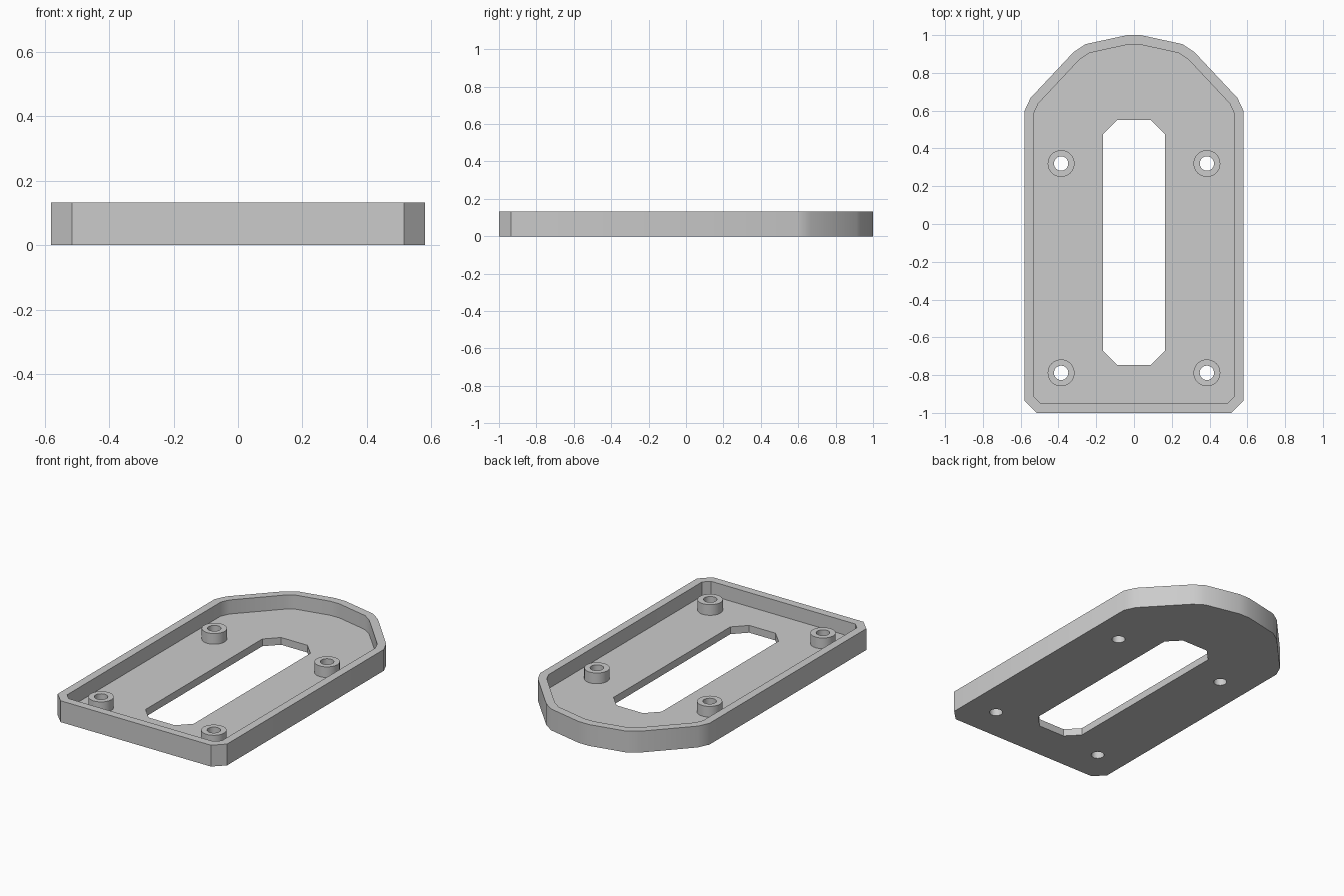
import bpy
import bmesh
from math import radians
from mathutils import Vector

HEIGHT, FLOOR, BOSS_TOP, WALL = 0.132, 0.045, 0.111, 0.05
BOSS_R, HOLE_R = 0.071, 0.038

cube = bpy.data.objects.get("Cube")
if cube:
    bpy.data.objects.remove(cube, do_unlink=True)

grey = bpy.data.materials.new("plain_grey")
grey.use_nodes = True
COLOUR = (0.6, 0.6, 0.6, 1)
grey.diffuse_color = COLOUR
grey.node_tree.nodes["Principled BSDF"].inputs["Base Color"].default_value = COLOUR


def mirrored(half):
    """Close a right-hand half profile by mirroring it across x = 0."""
    return [Vector(p) for p in half] + [Vector((-x, y)) for x, y in reversed(half)]


def inset(loop, d):
    """Mitred inward offset of a counter-clockwise convex loop."""
    result = []
    for i, p in enumerate(loop):
        a = (p - loop[i - 1]).normalized()
        b = (loop[(i + 1) % len(loop)] - p).normalized()
        na, nb = Vector((-a.y, a.x)), Vector((-b.y, b.x))
        result.append(p + (na + nb) * d / (1 + na.dot(nb)))
    return result


def finish(name, bm):
    mesh = bpy.data.meshes.new(name)
    bmesh.ops.recalc_face_normals(bm, faces=bm.faces)
    bm.to_mesh(mesh)
    bm.free()
    mesh.materials.append(grey)
    obj = bpy.data.objects.new(name, mesh)
    bpy.context.collection.objects.link(obj)
    return obj


def prism(name, loop, z0, z1):
    bm = bmesh.new()
    face = bm.faces.new([bm.verts.new((p.x, p.y, z0)) for p in loop])
    top = bmesh.ops.extrude_face_region(bm, geom=[face])["geom"]
    verts = [v for v in top if isinstance(v, bmesh.types.BMVert)]
    bmesh.ops.translate(bm, verts=verts, vec=(0, 0, z1 - z0))
    return finish(name, bm)


def cylinders(name, radius, z0, z1):
    """One upright cylinder at each of the four screw positions."""
    bm = bmesh.new()
    for x in (-0.386, 0.386):
        for y in (0.32, -0.788):
            new = bmesh.ops.create_cone(bm, cap_ends=True, segments=32, radius1=radius,
                                        radius2=radius, depth=z1 - z0)
            bmesh.ops.translate(bm, verts=new["verts"], vec=(x, y, (z0 + z1) / 2))
    return finish(name, bm)


def combine(target, tool, operation):
    """Apply a boolean and discard the tool object."""
    mod = target.modifiers.new(operation.lower(), "BOOLEAN")
    mod.operation, mod.object, mod.solver = operation, tool, "EXACT"
    bpy.context.view_layer.objects.active = target
    bpy.ops.object.modifier_apply(modifier=mod.name)
    bpy.data.objects.remove(tool, do_unlink=True)


# Arched tray body with chamfered front corners
outline = mirrored([(0.515, -1), (0.58, -0.935), (0.58, 0.598), (0.548, 0.667),
                    (0.32, 0.91), (0.257, 0.952), (0.036, 1)])
tray = prism("tray", outline, 0, HEIGHT)

# Recess that leaves the floor and the surrounding wall
combine(tray, prism("recess", inset(outline, WALL), FLOOR, HEIGHT + 0.1), "DIFFERENCE")

# Screw bosses rising from the floor
combine(tray, cylinders("bosses", BOSS_R, FLOOR / 2, BOSS_TOP), "UNION")

# Long centre slot and screw holes through the floor
slot = mirrored([(0.09, -0.746), (0.165, -0.669), (0.165, 0.473), (0.09, 0.55)])
combine(tray, prism("slot", slot, -0.1, HEIGHT), "DIFFERENCE")
combine(tray, cylinders("holes", HOLE_R, -0.1, HEIGHT), "DIFFERENCE")

# Smooth the rounded end and bosses, keep other edges crisp
bpy.ops.object.select_all(action="DESELECT")
tray.select_set(True)
bpy.context.view_layer.objects.active = tray
bpy.ops.object.shade_smooth_by_angle(angle=radians(30))
